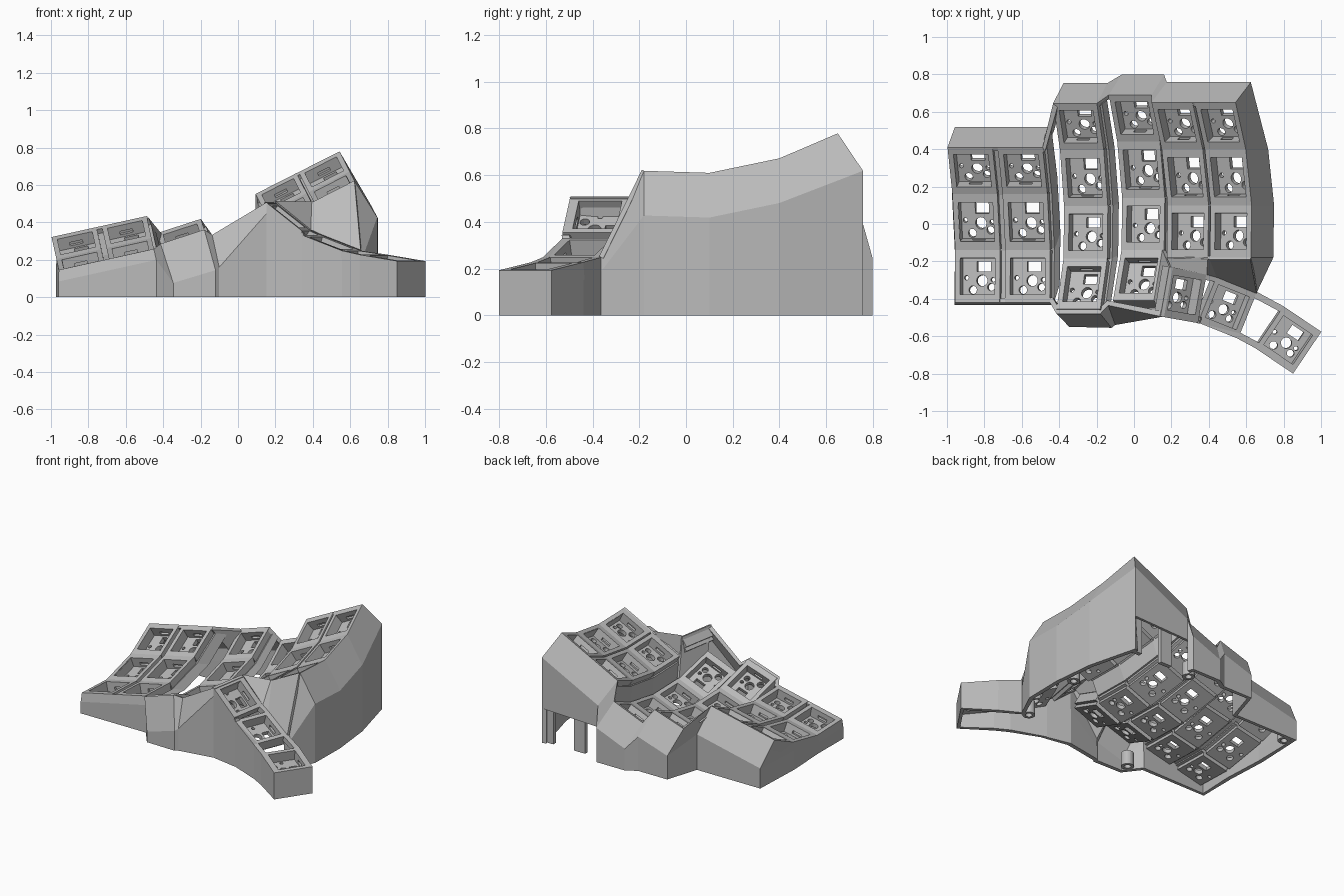
import bpy, bmesh
from math import radians, atan2, hypot
from mathutils import Matrix, Vector

if "Cube" in bpy.data.objects:
    bpy.data.objects.remove(bpy.data.objects["Cube"])

grey = bpy.data.materials.new("plain_grey")
grey.use_nodes = True
COLOUR = (0.5, 0.5, 0.5, 1)
grey.diffuse_color = COLOUR
grey.node_tree.nodes["Principled BSDF"].inputs["Base Color"].default_value = COLOUR

HALF_W, HALF_L, THICK = 0.123, 0.14, 0.1


def add(name, mesh, matrix=None):
    ob = bpy.data.objects.new(name, mesh)
    bpy.context.scene.collection.objects.link(ob)
    if matrix is not None:
        ob.matrix_world = matrix
    if not mesh.materials:
        mesh.materials.append(grey)
    return ob


def box(name, centre, size):
    bm = bmesh.new()
    bmesh.ops.create_cube(bm, size=1, matrix=Matrix.Translation(centre) @ Matrix.Diagonal((*size, 1)))
    mesh = bpy.data.meshes.new(name)
    bm.to_mesh(mesh)
    bm.free()
    return add(name, mesh)


def cylinder(name, centre, radius, height, sides=16):
    bm = bmesh.new()
    bmesh.ops.create_cone(bm, cap_ends=True, segments=sides, radius1=radius, radius2=radius,
                          depth=height, matrix=Matrix.Translation(centre))
    mesh = bpy.data.meshes.new(name)
    bm.to_mesh(mesh)
    bm.free()
    return add(name, mesh)


def carve(ob, cutters):
    """Subtract the cutters and return the finished mesh."""
    for c in cutters:
        c.hide_render = True
        mod = ob.modifiers.new("cut", "BOOLEAN")
        mod.operation, mod.solver, mod.object = "DIFFERENCE", "EXACT", c
    bpy.context.view_layer.update()
    mesh = bpy.data.meshes.new_from_object(ob.evaluated_get(bpy.context.evaluated_depsgraph_get()))
    for c in cutters + [ob]:
        bpy.data.objects.remove(c)
    return mesh


def sheet(name, rows, thickness, offset=0.0, closed=False, skip=()):
    """Thick skin over rows of points; skip holds (row, column) cells left open."""
    bm = bmesh.new()
    grid = [[bm.verts.new(p) for p in row] for row in rows]
    n = len(grid[0])
    for r in range(len(grid) - 1):
        for i in range(n if closed else n - 1):
            if (r, i) not in skip:
                j = (i + 1) % n
                bm.faces.new((grid[r][i], grid[r][j], grid[r + 1][j], grid[r + 1][i]))
    mesh = bpy.data.meshes.new(name)
    bm.to_mesh(mesh)
    bm.free()
    ob = add(name, mesh)
    mod = ob.modifiers.new("thickness", "SOLIDIFY")
    mod.thickness, mod.offset = thickness, offset
    return ob


# Key socket: open pocket, pierced floor, clip notches and a stepped underside
socket = box("socket", (0, 0, -THICK / 2), (2 * HALF_W, 2 * HALF_L, THICK))
cutters = [box("pocket", (0, 0, 0), (0.19, 0.195, 0.14)),
           box("window", (0.02, 0.055, -0.08), (0.075, 0.055, 0.1))]
cutters += [box("notch", (0, s * 0.1, -0.045), (0.07, 0.03, 0.02)) for s in (-1, 1)]
cutters += [box("step", (s * HALF_W, 0, -0.1), (0.04, 0.4, 0.05)) for s in (-1, 1)]
for x, y, r in ((0.01, -0.02, 0.03), (-0.075, -0.005, 0.012), (0.07, -0.015, 0.012),
                (-0.04, -0.07, 0.022), (0.06, -0.055, 0.02)):
    cutters.append(cylinder("hole", (x, y, -0.08), r, 0.1))
socket_mesh = carve(socket, cutters)

# Finger columns: x and z of the base, y shift, tilt, first row
PROFILE = [(-0.45, 0.12), (-0.18, 0), (0.1, -0.01), (0.4, 0.06), (0.65, 0.18)]
COLUMNS = [(-0.838, 0.172, -0.24, 12.5, 1), (-0.57, 0.231, -0.24, 12.5, 1),
           (-0.26, 0.209, -0.005, 18, 0), (0.047, 0.203, 0.04, 22, 0),
           (0.285, 0.447, 0, 27, 1), (0.515, 0.563, 0, 27, 1)]


def frame(c):
    x, z, y, tilt, _ = COLUMNS[c]
    return Matrix.Translation((x, y, z)) @ Matrix.Rotation(-radians(tilt), 4, "Y")


def edge(c, side, row, dx=0.0, dy=0.0, dh=0.0):
    y, h = PROFILE[row]
    return frame(c) @ Vector((side * HALF_W + dx, y + dy, h + dh))


for c, column in enumerate(COLUMNS):
    for row in range(column[4], 4):
        (y0, h0), (y1, h1) = PROFILE[row], PROFILE[row + 1]
        length = hypot(y1 - y0, h1 - h0)
        m = (frame(c) @ Matrix.Translation((0, (y0 + y1) / 2, (h0 + h1) / 2))
             @ Matrix.Rotation(atan2(h1 - h0, y1 - y0), 4, "X")
             @ Matrix.Diagonal((1, length / (2 * HALF_L), 1, 1)))
        add(f"column_{c + 1}_socket_{row + 1}", socket_mesh, m)

# Webs between neighbouring columns, some reaching only part way
for c, reach in enumerate((1, 0.4, 0.4, 1, 1)):
    rows = range(max(COLUMNS[c][4], COLUMNS[c + 1][4]), 5)
    a = [edge(c, 1, r, dh=-0.05) for r in rows]
    b = [edge(c + 1, -1, r, dh=-0.05) for r in rows]
    sheet(f"column_web_{c + 1}", [a, [p.lerp(q, reach) for p, q in zip(a, b)]], 0.03)

# Thumb sockets: position, yaw, slope
THUMB = [Matrix.Translation(p) @ Matrix.Rotation(radians(yaw), 4, "Z") @ Matrix.Rotation(radians(s), 4, "Y")
         for p, yaw, s in (((0.27, -0.38, 0.43), -10, 38), ((0.5, -0.445, 0.29), -22, 20),
                           ((0.825, -0.62, 0.21), -34, 8))]


def thumb(k, sx, sy, inset=0.0, dh=0.0):
    return THUMB[k] @ Vector((sx * HALF_W, sy * (0.135 - inset), dh))


for k, m in enumerate(THUMB):
    add(f"thumb_socket_{k + 1}", socket_mesh, m @ Matrix.Diagonal((1, 0.135 / HALF_L, 1, 1)))

# Rails bridging the thumb sockets
for k in range(2):
    for s, label in ((1, "back"), (-1, "front")):
        rows = [[thumb(k, 1, s, i, -0.02), thumb(k + 1, -1, s, i, -0.02)] for i in (0, 0.035)]
        sheet(f"thumb_{label}_rail_{k + 1}", rows, 0.04)

# Panels joining the thumb cluster to the columns
sheet("thumb_back_panel", [[edge(4, -1, 1), edge(4, 1, 1), edge(5, -1, 1), edge(5, 1, 1)],
                           [thumb(0, -1, 1), thumb(0, 1, 1), thumb(1, -1, 1), thumb(1, 1, 1)]], 0.02)
sheet("thumb_side_panel", [[edge(3, 1, 1), edge(3, 1, 0)], [thumb(0, -1, 1), thumb(0, -1, -1)]], 0.02)

# Outer wall: pairs of rim point and shoulder point, walked clockwise
ring = [(edge(0, -1, r), edge(0, -1, r, dx=-0.015, dy=-0.012, dh=-0.06)) for r in (1, 2, 3)]
back_start = len(ring)
for c, side in ((0, -1), (1, 1), (2, -1), (2, 1), (3, -1), (3, 1), (4, -1), (5, 1)):
    ring.append((edge(c, side, 4), edge(c, side, 4, dy=0.108, dh=-0.18)))
ring += [(edge(5, 1, r), edge(5, 1, r, dx=0.02, dh=-0.225)) for r in (3, 2, 1)]
for k, sx, sy in ((1, 1, 1), (2, -1, 1), (2, 1, 1), (2, 1, -1), (2, -1, -1), (1, 1, -1),
                  (1, -1, -1), (0, 1, -1), (0, -1, -1)):
    top = thumb(k, sx, sy)
    ring.append((top, top - Vector((0, 0, 0.06))))

# Front bulge below the two long columns, with a raised lip
for c, side, dx, dy, lip, drop in ((3, -1, -0.03, -0.13, 0.07, -0.105), (2, 1, -0.01, -0.1, 0, -0.225),
                                   (2, -1, 0, -0.095, 0, -0.22)):
    ring.append((edge(c, side, 0, dy=-0.025, dh=lip), edge(c, side, 0, dx=dx, dy=dy, dh=drop)))
ring.append((edge(1, 1, 1), edge(1, 1, 1, dy=-0.012, dh=-0.06)))

tops = [t for t, _ in ring]
mids = [m for _, m in ring]
lows = [Vector((m.x, m.y, min(0.25, m.z * 0.6))) for m in mids]
feet = [Vector((m.x, m.y, 0)) for m in mids]
port = back_start + 6
sheet("outer_wall", [tops, mids, lows, feet], 0.03, -1, True, skip={(2, port)})

# Posts in the back opening
for x, width in ((0.34, 0.09), (0.585, 0.07)):
    box("port_post", (x, 0.72, 0.15), (width, 0.03, 0.3))

# Screw bosses along the base
for x, y in ((0.66, 0.17), (0.6, -0.36), (0.12, 0.7), (-0.9, 0.46), (-0.33, -0.46)):
    boss = cylinder("boss", (x, y, 0.05), 0.042, 0.1, 24)
    bore = cylinder("bore", (x, y, 0.03), 0.022, 0.1, 24)
    add("screw_boss", carve(boss, [bore]))
